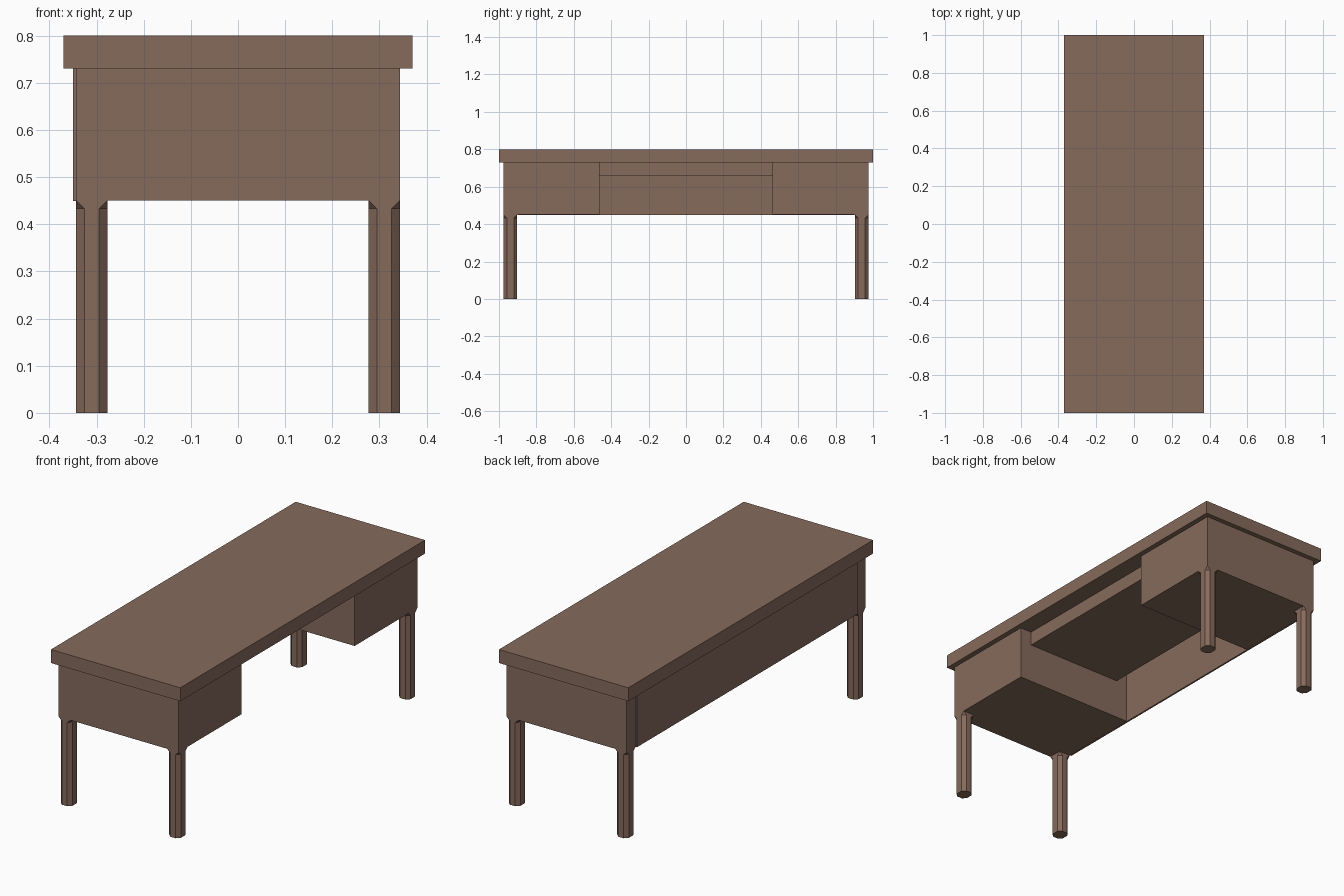
import bpy, bmesh

if "Cube" in bpy.data.objects:
    bpy.data.objects.remove(bpy.data.objects["Cube"])

wood = bpy.data.materials.new("brown wood")
wood.diffuse_color = (0.24, 0.145, 0.107, 1)
wood.use_nodes = True
wood.node_tree.nodes["Principled BSDF"].inputs["Base Color"].default_value = wood.diffuse_color


def finish(name, bm):
    bmesh.ops.recalc_face_normals(bm, faces=bm.faces)
    me = bpy.data.meshes.new(name)
    bm.to_mesh(me)
    bm.free()
    me.materials.append(wood)
    ob = bpy.data.objects.new(name, me)
    bpy.context.collection.objects.link(ob)
    return ob


def box(name, lo, hi):
    bm = bmesh.new()
    bmesh.ops.create_cube(bm, size=1)
    for v in bm.verts:
        v.co = [(a + b) / 2 + c * (b - a) for a, b, c in zip(lo, hi, v.co)]
    return finish(name, bm)


def leg(name, cx, cy, hx, hy, cut, z_stop, z_top):
    """Square post whose corners are chamfered below a sloped stop."""
    bm = bmesh.new()
    corners = [(-1, -1), (1, -1), (1, 1), (-1, 1)]
    rings = []
    for z in (0, z_stop):
        ring = []
        for i, (sx, sy) in enumerate(corners):
            along_y = (cx + sx * hx, cy + sy * (hy - cut), z)
            along_x = (cx + sx * (hx - cut), cy + sy * hy, z)
            pair = (along_y, along_x) if i % 2 == 0 else (along_x, along_y)
            ring += [bm.verts.new(p) for p in pair]
        rings.append(ring)
    low, high = rings
    top = [bm.verts.new((cx + sx * hx, cy + sy * hy, z_top)) for sx, sy in corners]
    bm.faces.new(low)
    bm.faces.new(top)
    for i in range(8):
        j = (i + 1) % 8
        bm.faces.new((low[i], low[j], high[j], high[i]))
    for i in range(4):
        j = (i + 1) % 4
        # sloped chamfer stop, then the flat side
        bm.faces.new((high[2 * i], high[2 * i + 1], top[i]))
        bm.faces.new((high[2 * i + 1], high[2 * j], top[j], top[i]))
    return finish(name, bm)


# Desktop slab
box("desktop", (-0.37, -1, 0.73), (0.37, 1, 0.80))

# Drawer pedestals and legs at both ends
for side, s in (("near", -1), ("far", 1)):
    y0, y1 = sorted((s * 0.463, s * 0.975))
    box(side + "_pedestal", (-0.343, y0, 0.45), (0.343, y1, 0.73))
    for end, sx in (("left", -1), ("right", 1)):
        leg(f"{side}_{end}_leg", sx * 0.31, s * 0.939, 0.033, 0.036,
            0.0175, 0.433, 0.45)

# Recessed centre drawer over the knee space
box("centre_drawer", (-0.277, -0.463, 0.657), (0.277, 0.463, 0.73))

# Thin panel closing the long side
box("modesty_panel", (-0.35, -0.90, 0.449), (-0.341, 0.90, 0.73))
